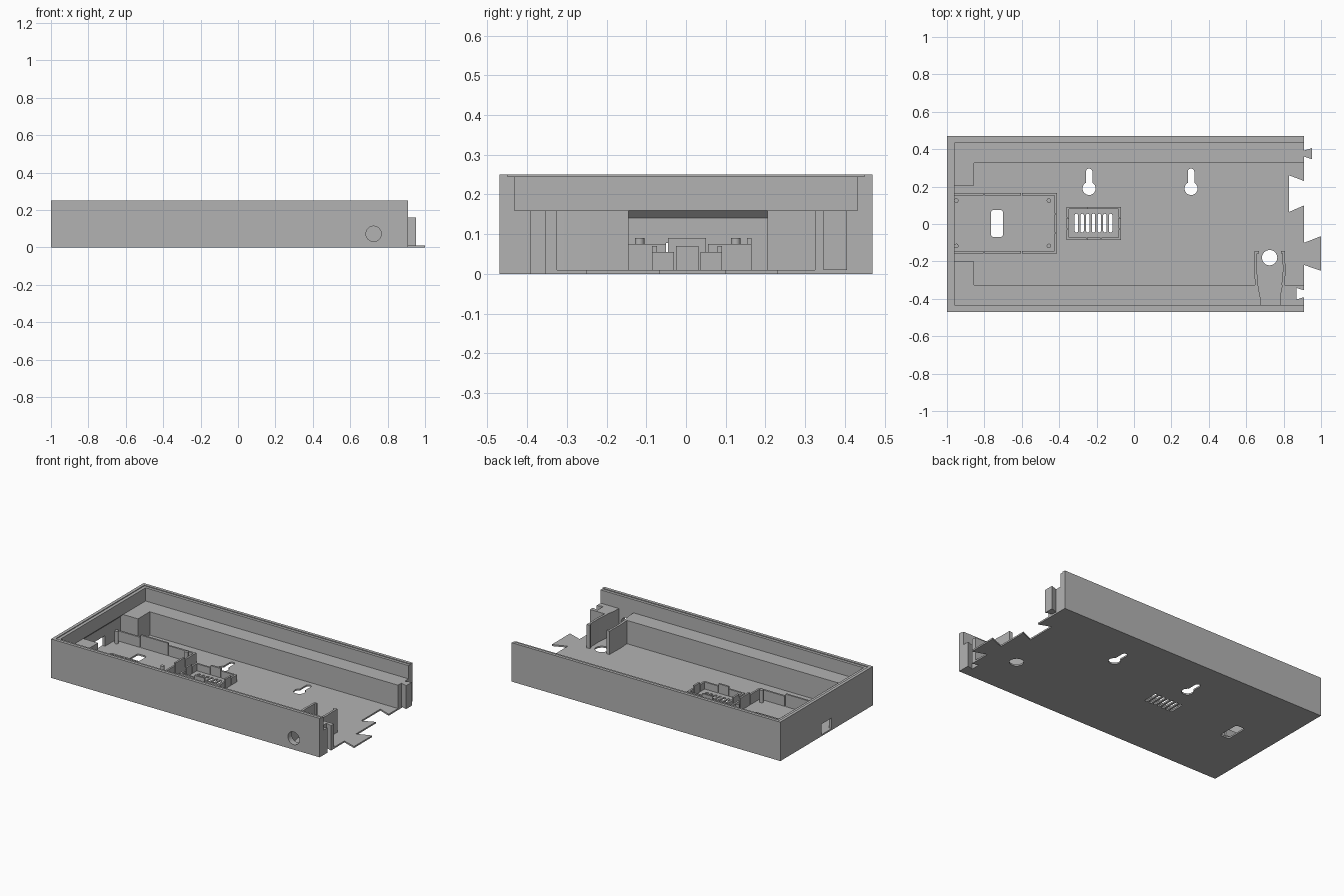
import bpy, bmesh, math

if "Cube" in bpy.data.objects:
    bpy.data.objects.remove(bpy.data.objects["Cube"])

gray = bpy.data.materials.new("gray plastic")
gray.diffuse_color = (0.45, 0.45, 0.45, 1)
gray.use_nodes = True
gray.node_tree.nodes["Principled BSDF"].inputs["Base Color"].default_value = gray.diffuse_color
FLOOR, LEDGE, TOP = 0.01, 0.16, 0.25


def prism(name, pts, lo, hi, axis="z"):
    """Extrude a 2D outline along z (x, y points) or along y (x, z points)."""
    bm = bmesh.new()
    place = (lambda p, h: (p[0], p[1], h)) if axis == "z" else (lambda p, h: (p[0], h, p[1]))
    a = [bm.verts.new(place(p, lo)) for p in pts]
    b = [bm.verts.new(place(p, hi)) for p in pts]
    bm.faces.new(a)
    bm.faces.new(b)
    for i in range(len(pts)):
        j = (i + 1) % len(pts)
        bm.faces.new((a[i], a[j], b[j], b[i]))
    bmesh.ops.recalc_face_normals(bm, faces=bm.faces)
    me = bpy.data.meshes.new(name)
    bm.to_mesh(me)
    bm.free()
    me.materials.append(gray)
    ob = bpy.data.objects.new(name, me)
    bpy.context.collection.objects.link(ob)
    return ob


def rect(x0, x1, y0, y1):
    return [(x0, y0), (x1, y0), (x1, y1), (x0, y1)]


def box(name, x0, x1, y0, y1, z0, z1):
    return prism(name, rect(x0, x1, y0, y1), z0, z1)


def arc(cx, cy, r, a0=0, a1=360, n=32):
    full = a1 - a0 == 360
    steps = n if full else n + 1
    return [(cx + r * math.cos(math.radians(a0 + (a1 - a0) * i / n)),
             cy + r * math.sin(math.radians(a0 + (a1 - a0) * i / n))) for i in range(steps)]


def rounded(x0, x1, y0, y1, r, n=4):
    return (arc(x1 - r, y1 - r, r, 0, 90, n) + arc(x0 + r, y1 - r, r, 90, 180, n)
            + arc(x0 + r, y0 + r, r, 180, 270, n) + arc(x1 - r, y0 + r, r, 270, 360, n))


def apply_bool(target, other, op="DIFFERENCE"):
    mod = target.modifiers.new("cut", "BOOLEAN")
    mod.operation, mod.solver, mod.object = op, "EXACT", other
    bpy.context.view_layer.objects.active = target
    bpy.ops.object.modifier_apply(modifier=mod.name)
    bpy.data.objects.remove(other)


# Tray: solid block, hollowed out and open at the right end
tray = box("tray", -1, 0.91, -0.47, 0.47, 0, TOP)


def cut(pts, lo, hi, axis="z"):
    apply_bool(tray, prism("cutter", pts, lo, hi, axis))


cut(rect(-0.98, 1.1, -0.45, 0.45), 0.245, 0.3)            # lid rabbet
cut(rect(-0.96, 1.1, -0.432, 0.432), LEDGE, 0.35)         # upper cavity
cut([(-0.96, -0.2), (-0.855, -0.2), (-0.855, -0.325), (1.1, -0.325), (1.1, 0.325),
     (-0.855, 0.325), (-0.855, 0.205), (-0.96, 0.205)], FLOOR, 0.2)   # lower cavity
cut([(-0.98, FLOOR), (-0.93, FLOOR), (-0.93, 0.17), (-0.96, LEDGE), (-0.98, 0.14)],
    -0.2, 0.205, "y")                                     # undercut of the end wall
cut(rect(-1.1, -0.94, -0.05, 0.05), FLOOR, 0.078)          # port in the end wall
cut([(0.662, -0.3), (0.665, -0.34), (0.675, -0.39), (0.675, -0.432),
     (0.78, -0.432), (0.78, -0.39), (0.79, -0.34), (0.793, -0.3)], FLOOR, 0.2)  # cable channel
cut(arc(0.725, 0.073, 0.041), -0.6, -0.4, "y")            # cable hole
cut(arc(0.725, -0.18, 0.041), -0.1, 0.05)                 # floor hole
cut(rounded(-0.765, -0.7, -0.07, 0.075, 0.015), -0.1, 0.05)
for i in range(7):                                        # vent slots
    x = -0.308 + i * 0.0305
    cut(rounded(x - 0.009, x + 0.009, -0.045, 0.055, 0.008, 3), -0.1, 0.05)
for x in (-0.24, 0.305):                                  # wall-mount keyholes
    cut(arc(x, 0.19, 0.035, 120, 420, 24) + arc(x, 0.279, 0.0175, 0, 180, 10), -0.1, 0.05)
# Dovetail sockets
cut([(0.92, 0.226), (0.83, 0.26), (0.83, 0.065), (0.92, 0.104)], -0.1, 0.05)
cut([(0.92, -0.388), (0.87, -0.403), (0.87, -0.342), (0.92, -0.358)], -0.1, 0.3)
# Dovetail tabs
apply_bool(tray, prism("floor_tab", [(0.9, -0.104), (1, -0.065), (1, -0.25), (0.9, -0.216)],
                       0, FLOOR), "UNION")
apply_bool(tray, prism("ledge_tab", [(0.9, 0.363), (0.953, 0.346), (0.953, 0.406), (0.9, 0.39)],
                       FLOOR, LEDGE), "UNION")

# Cable clamp: two curved arms with hooked ends
for name, m in (("left_clamp_arm", 1), ("right_clamp_arm", -1)):
    arm = [(0.645, -0.145), (0.668, -0.145), (0.668, -0.157), (0.659, -0.157), (0.657, -0.25),
           (0.662, -0.3), (0.664, -0.325), (0.648, -0.325), (0.642, -0.25), (0.645, -0.2)]
    prism(name, [(0.7265 + m * (x - 0.7265), y) for x, y in arm], FLOOR, LEDGE)

# Board holder: low walls, taller snap tabs and corner posts
T, G = 0.012, 0.004
for side, y in (("front", -0.157), ("back", 0.153)):
    for i, (x0, x1) in enumerate(((-0.98, -0.805), (-0.8, -0.605), (-0.6, -0.412))):
        box(f"holder_{side}_wall_{i}", x0, x1, y, y + T, FLOOR, 0.09 if i == 1 else 0.075)
for i, (y0, y1) in enumerate(((-0.157, -0.05), (-0.045, 0.05), (0.055, 0.165))):
    box(f"holder_end_wall_{i}", -0.424, -0.412, y0, y1, FLOOR, 0.09 if i == 1 else 0.075)
for x in (-0.95, -0.455):
    for y in (-0.117, 0.125):
        prism("holder_post", arc(x, y, 0.012, n=16), FLOOR, 0.09)

# Vent frame: corner brackets with a snap tab in the middle of each side
cx, cy, hx, hy = -0.215, 0.003, 0.145, 0.088
for sx in (-1, 1):
    for sy in (-1, 1):
        pts = [(hx, hy), (0.04, hy), (0.04, hy - T), (hx - T, hy - T), (hx - T, 0.033), (hx, 0.033)]
        prism("vent_bracket", [(cx + sx * x, cy + sy * y) for x, y in pts], FLOOR, 0.055)
    x = cx + sx * (hx - T / 2)
    box("vent_end_tab", x - T / 2, x + T / 2, cy - 0.028, cy + 0.028, FLOOR, 0.07)
    y = cy + sx * (hy - T / 2)
    box("vent_side_tab", cx - 0.036, cx + 0.036, y - T / 2, y + T / 2, FLOOR, 0.07)

# Keep hole walls smooth and edges crisp
bpy.ops.object.select_all(action="DESELECT")
for ob in bpy.context.scene.objects:
    ob.select_set(True)
bpy.context.view_layer.objects.active = tray
bpy.ops.object.shade_smooth_by_angle(angle=math.radians(30))
